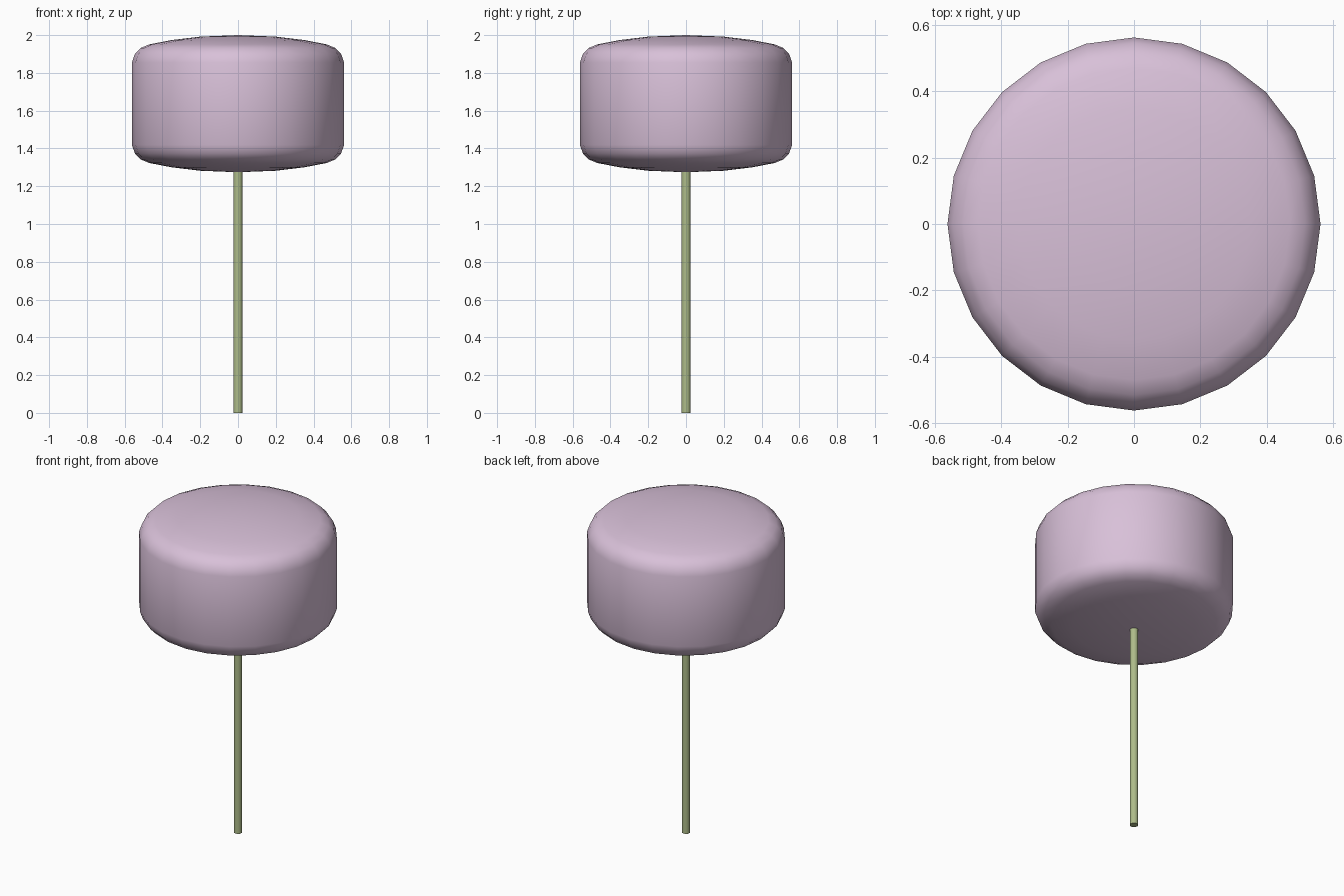
import bpy, bmesh
from math import pi, radians

if "Cube" in bpy.data.objects:
    bpy.data.objects.remove(bpy.data.objects["Cube"])


def material(name, color):
    m = bpy.data.materials.new(name)
    m.diffuse_color = color
    m.use_nodes = True
    m.node_tree.nodes["Principled BSDF"].inputs["Base Color"].default_value = m.diffuse_color
    return m


def lathe(name, profile, sides, mat, angle):
    """Spin an (r, z) profile round the z axis, first vertex row on +y."""
    bm = bmesh.new()
    verts = [bm.verts.new((0, r, z)) for r, z in profile]
    edges = [bm.edges.new(pair) for pair in zip(verts, verts[1:])]
    bmesh.ops.spin(bm, geom=verts + edges, cent=(0, 0, 0), axis=(0, 0, 1),
                   angle=2 * pi, steps=sides, use_merge=True)
    bmesh.ops.remove_doubles(bm, verts=bm.verts, dist=1e-4)
    bmesh.ops.recalc_face_normals(bm, faces=bm.faces)
    mesh = bpy.data.meshes.new(name)
    bm.to_mesh(mesh)
    bm.free()
    obj = bpy.data.objects.new(name, mesh)
    bpy.context.collection.objects.link(obj)
    mesh.materials.append(mat)
    bpy.ops.object.select_all(action='DESELECT')
    obj.select_set(True)
    bpy.context.view_layer.objects.active = obj
    bpy.ops.object.shade_smooth_by_angle(angle=radians(angle))
    return obj


pink = material("pink", (0.69, 0.53, 0.69, 1))
green = material("green", (0.42, 0.50, 0.25, 1))

# Flower head: shallow domes with rounded rims, mirrored about its middle height
mid = 1.637
upper = [(0, 2.0), (0.2, 1.992), (0.35, 1.974), (0.47, 1.951),
         (0.515, 1.932), (0.546, 1.9), (0.562, 1.855)]
lower = [(r, 2 * mid - z) for r, z in reversed(upper)]
lathe("flower_head", upper + lower, 24, pink, 60)

# Stem, running a little way into the head
lathe("stem", [(0, 0), (0.024, 0), (0.024, 1.3), (0, 1.3)], 12, green, 40)
